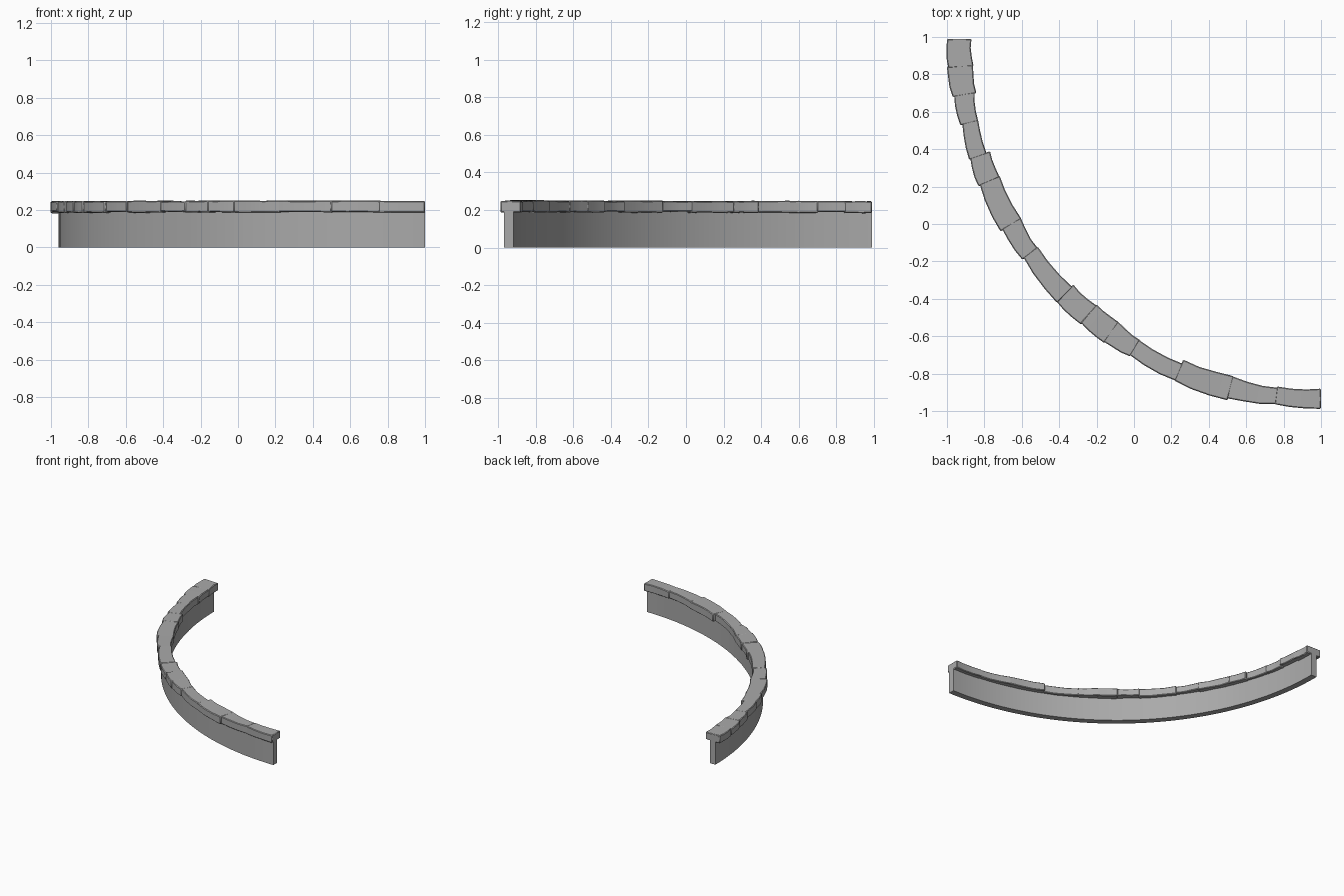
import bpy, bmesh, math, random
from mathutils import Vector

random.seed(4)
if "Cube" in bpy.data.objects:
    bpy.data.objects.remove(bpy.data.objects["Cube"])

CENTRE = Vector((1.0, 0.99, 0.0))


def material(name, colour):
    m = bpy.data.materials.new(name)
    m.use_nodes = True
    m.diffuse_color = colour
    m.node_tree.nodes["Principled BSDF"].inputs["Base Color"].default_value = colour
    return m


stone_grey = material("stone grey", (0.40, 0.40, 0.40, 1))


def polar(angle, radius, z):
    a = math.radians(180 + angle)
    return CENTRE + Vector((radius * math.cos(a), radius * math.sin(a), z))


def sweep(name, sections):
    """Join rings of (angle, radius, z) corners into a closed solid."""
    bm = bmesh.new()
    rings = [[bm.verts.new(polar(*p)) for p in s] for s in sections]
    n = len(rings[0])
    for a, b in zip(rings, rings[1:]):
        for i in range(n):
            j = (i + 1) % n
            bm.faces.new((a[i], a[j], b[j], b[i]))
    bm.faces.new(rings[0])
    bm.faces.new(rings[-1])
    bmesh.ops.recalc_face_normals(bm, faces=bm.faces)
    mesh = bpy.data.meshes.new(name)
    bm.to_mesh(mesh)
    bm.free()
    obj = bpy.data.objects.new(name, mesh)
    bpy.context.collection.objects.link(obj)
    mesh.materials.append(stone_grey)
    return obj


def smooth(obj, degrees):
    bpy.ops.object.select_all(action="DESELECT")
    obj.select_set(True)
    bpy.context.view_layer.objects.active = obj
    bpy.ops.object.shade_smooth_by_angle(angle=math.radians(degrees))


# Curved wall
steps = 48
wall = sweep("curved_wall", [
    [(t, 1.96, 0), (t, 1.91, 0), (t, 1.91, 0.2), (t, 1.96, 0.2)]
    for t in (90 * i / steps for i in range(steps + 1))])
smooth(wall, 30)

# Capping stones: end angle, outer radius at start and end, inner radius at start and end
stones = [
    (4.5, 2.00, 2.00, 1.87, 1.865), (9.0, 2.005, 1.995, 1.865, 1.865),
    (13.5, 1.985, 1.982, 1.875, 1.885), (19.0, 1.972, 1.99, 1.885, 1.888),
    (23.3, 1.98, 1.995, 1.87, 1.87), (31.0, 1.985, 2.00, 1.868, 1.867),
    (36.5, 1.985, 1.988, 1.868, 1.885), (45.0, 1.975, 1.998, 1.88, 1.88),
    (50.0, 1.995, 1.995, 1.865, 1.865), (54.5, 1.99, 1.997, 1.86, 1.86),
    (59.0, 1.992, 1.98, 1.86, 1.878), (67.0, 1.975, 1.988, 1.88, 1.887),
    (75.5, 1.99, 1.998, 1.868, 1.862), (83.0, 1.985, 1.968, 1.865, 1.882),
    (90.0, 1.968, 1.98, 1.873, 1.87),
]
start = 0.0
for k, (end, o0, o1, i0, i1) in enumerate(stones):
    top = 0.248 + random.uniform(-0.003, 0.003)
    low = 0.187 + random.uniform(-0.004, 0.004)
    first = start - (0.25 if k else 0)
    sections = []
    for f in (0, 0.33, 0.67, 1):
        t = first + (end - first) * f
        bulge = 0.004 * (0 < f < 1)
        outer = o0 + (o1 - o0) * f + bulge + random.uniform(-0.002, 0.002)
        inner = i0 + (i1 - i0) * f + bulge + random.uniform(-0.002, 0.002)
        dz = random.uniform(-0.002, 0.002)
        sections.append([(t, outer, low + dz), (t, inner, low - dz),
                         (t, inner, top + dz), (t, outer, top - dz)])
    stone = sweep("cap_stone_%02d" % (k + 1), sections)
    # Chipped, softened edges
    bevel = stone.modifiers.new("worn edges", "BEVEL")
    bevel.width = 0.005
    bevel.segments = 1
    bevel.limit_method = "ANGLE"
    bevel.angle_limit = math.radians(40)
    smooth(stone, 25)
    start = end
